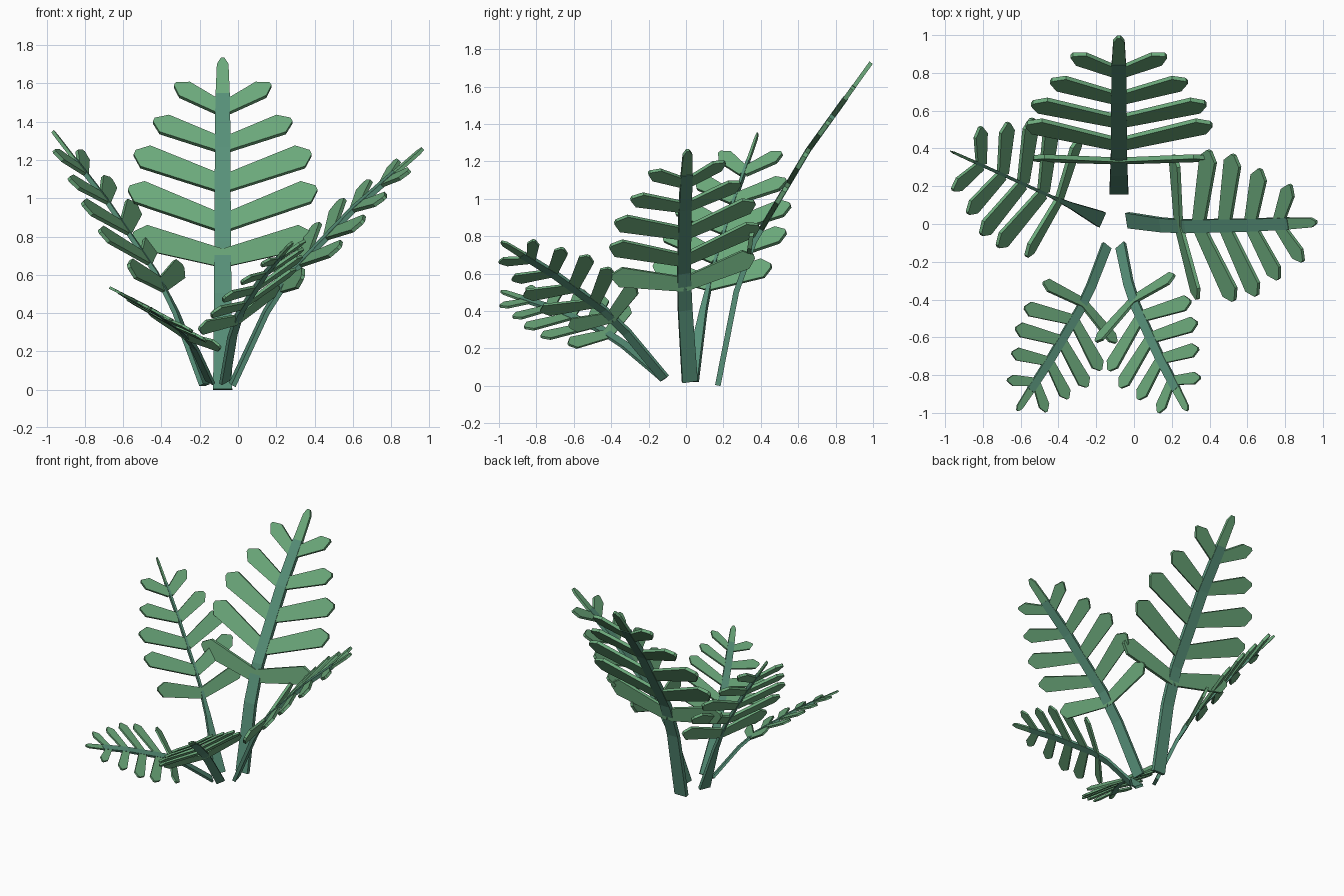
import bpy, bmesh
from mathutils import Vector, Matrix

if "Cube" in bpy.data.objects:
    bpy.data.objects.remove(bpy.data.objects["Cube"])

def material(name, rgb):
    m = bpy.data.materials.new(name)
    m.diffuse_color = (*rgb, 1)
    m.use_nodes = True
    m.node_tree.nodes["Principled BSDF"].inputs["Base Color"].default_value = m.diffuse_color
    return m

LEAF = material("leaf green", (0.15, 0.40, 0.20))
STEM = material("stem teal green", (0.095, 0.28, 0.19))

# Frond template: (distance along chord, arch height); chord runs base to tip
LENGTH = 1.916
PATH = [(0, 0), (0.494, 0.1265), (0.778, 0.157), (1.345, 0.106), (1.684, 0.045), (LENGTH, 0)]
# Leaflet pairs: (root along chord, sideways reach, forward reach, half width)
LEAVES = [(0.688, 0.47, 0.127, 0.066), (0.888, 0.49, 0.215, 0.068), (1.125, 0.46, 0.192, 0.068),
          (1.36, 0.36, 0.163, 0.060), (1.59, 0.25, 0.16, 0.052)]

def on_path(a, arch):
    """Point and tangent (u, along, height) of the template arch."""
    for (a0, h0), (a1, h1) in zip(PATH, PATH[1:]):
        if a <= a1:
            h = h0 + (h1 - h0) * (a - a0) / (a1 - a0)
            return Vector((0, a, h * arch)), Vector((0, a1 - a0, (h1 - h0) * arch)).normalized()

def slab(bm, outline, normal, thick):
    """Flat plate from an outline, thickened along its normal."""
    top = [bm.verts.new(p + normal * thick / 2) for p in outline]
    low = [bm.verts.new(p - normal * thick / 2) for p in outline]
    bm.faces.new(top)
    bm.faces.new(low[::-1])
    n = len(outline)
    for i in range(n):
        j = (i + 1) % n
        bm.faces.new((top[i], low[i], low[j], top[j]))

def finish(bm, name, matrix, mat):
    bm.transform(matrix)
    bmesh.ops.recalc_face_normals(bm, faces=bm.faces)
    me = bpy.data.meshes.new(name)
    bm.to_mesh(me)
    bm.free()
    me.materials.append(mat)
    bpy.context.collection.objects.link(bpy.data.objects.new(name, me))

def frond(name, base, tip, side, span=1.0, arch=1.0, stem_widths=(0.05, 0.046, 0.043, 0.041, 0.038)):
    base, tip, side = Vector(base), Vector(tip), Vector(side)
    e = (tip - base).normalized()
    b = (side - e * side.dot(e)).normalized()
    n = b.cross(e)
    if n.z < 0:                      # the arch always bows upward
        b, n = -b, -n
    s = (tip - base).length / LENGTH
    matrix = Matrix.Translation(base) @ Matrix((b, e, n)).transposed().to_4x4() @ Matrix.Scale(s, 4)
    X = Vector((1, 0, 0))

    # stem: tapered strip swept along the arch
    bm = bmesh.new()
    rings = []
    for i, w in enumerate(stem_widths):
        p = Vector((0, PATH[i][0], PATH[i][1] * arch))
        q0, q1 = PATH[max(i - 1, 0)], PATH[i + 1]
        up = X.cross(Vector((0, q1[0] - q0[0], (q1[1] - q0[1]) * arch)).normalized()) * 0.015
        rings.append([bm.verts.new(p + X * w * k + up * j) for k, j in ((-1, -1), (1, -1), (1, 1), (-1, 1))])
    for r0, r1 in zip(rings, rings[1:]):
        for i in range(4):
            j = (i + 1) % 4
            bm.faces.new((r0[i], r0[j], r1[j], r1[i]))
    bm.faces.new(rings[0][::-1])
    bm.faces.new(rings[-1])
    finish(bm, name + "_stem", matrix, STEM)

    # leaflets: mirrored pairs, widening to a blunt point
    bm = bmesh.new()
    for k, (a, reach, forward, w) in enumerate(LEAVES):
        root, t = on_path(a, arch)
        if k == 0:                   # lowest pair follows the steeper stem base
            t = on_path(0.3, arch * 1.25)[1]
        up = X.cross(t)
        for sign in (-1, 1):
            d = X * sign * reach * span + t * forward
            length = d.length
            d.normalize()
            v = up.cross(d)
            shape = [(0, -0.72 * w), (length - 0.06, -w), (length, -0.2 * w),
                     (length, 0.2 * w), (length - 0.06, w), (0, 0.72 * w)]
            slab(bm, [root + d * x + v * y for x, y in shape], up, 0.024)
    # end leaflet continuing the stem
    root, t = on_path(1.66, arch)
    w = stem_widths[-1]
    reach = LENGTH - 1.66
    shape = [(-w, 0), (w, 0), (w * 0.8, reach - 0.04), (w * 0.25, reach), (-w * 0.25, reach), (-w * 0.8, reach - 0.04)]
    slab(bm, [root + X * x + t * y for x, y in shape], X.cross(t), 0.022)
    finish(bm, name + "_leaflets", matrix, LEAF)

# five fronds fanning out from the centre
frond("back_frond", (-0.08, 0.17, 0.002), (-0.08, 0.995, 1.73), (1, 0, 0))
frond("right_frond", (-0.03, 0.02, 0.025), (0.97, 0.01, 1.26), (-0.15, 0.975, 0.15))
frond("left_frond", (-0.175, 0.025, 0.025), (-0.97, 0.385, 1.35), (0.25, 0.62, 0.03), 0.88, 0.68,
      (0.052, 0.022, 0.010, 0.010, 0.010))
frond("front_left_frond", (-0.145, -0.115, 0.04), (-0.62, -0.99, 0.505), (0.40, -0.32, -0.21))
frond("front_right_frond", (-0.07, -0.115, 0.04), (0.285, -0.99, 0.77), (0.40, 0.36, 0.20))
